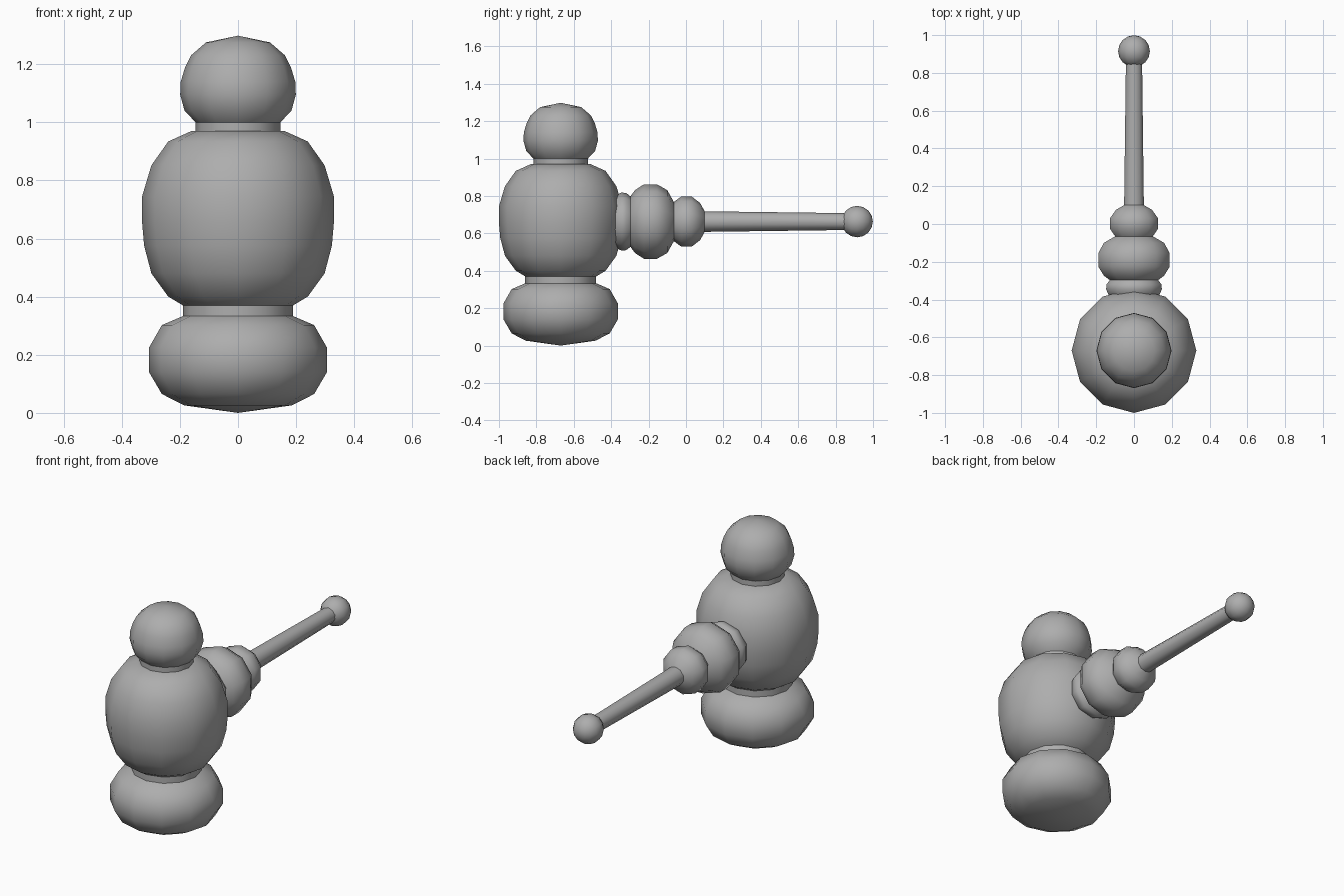
import bpy, bmesh
from math import sin, cos, pi, radians
from mathutils import Matrix

if "Cube" in bpy.data.objects:
    bpy.data.objects.remove(bpy.data.objects["Cube"])

grey = bpy.data.materials.new("dark_grey")
grey.diffuse_color = (.42, .42, .42, 1)
grey.use_nodes = True
grey.node_tree.nodes["Principled BSDF"].inputs["Base Color"].default_value = grey.diffuse_color


def lathe(name, profile, sides, matrix):
    """Revolve (radius, height) points about local z, then place with matrix."""
    bm = bmesh.new()
    rings = []
    for r, h in profile:
        if r == 0:
            rings.append([bm.verts.new((0, 0, h))] * sides)
        else:
            rings.append([bm.verts.new((r * cos(2 * pi * i / sides),
                                        r * sin(2 * pi * i / sides), h))
                          for i in range(sides)])
    for a, b in zip(rings, rings[1:]):
        for i in range(sides):
            j = (i + 1) % sides
            corners = list(dict.fromkeys((a[i], a[j], b[j], b[i])))
            bm.faces.new(corners)
    bm.transform(matrix)
    bmesh.ops.recalc_face_normals(bm, faces=bm.faces)
    mesh = bpy.data.meshes.new(name)
    bm.to_mesh(mesh)
    bm.free()
    mesh.materials.append(grey)
    obj = bpy.data.objects.new(name, mesh)
    bpy.context.collection.objects.link(obj)
    bpy.ops.object.select_all(action='DESELECT')
    obj.select_set(True)
    bpy.context.view_layer.objects.active = obj
    bpy.ops.object.shade_smooth_by_angle(angle=radians(60))
    return obj


# Upright parts, turned about a vertical axis near the front
upright = Matrix.Translation((0, -0.67, 0))
lathe("base", [(0, 0), (.186, .026), (.262, .065), (.306, .14), (.306, .225),
               (.262, .302), (.19, .333)], 12, upright)
lathe("lower_neck", [(.19, .333), (.19, .37)], 12, upright)
lathe("body", [(.19, .37), (.24, .40), (.298, .48), (.323, .575), (.33, .655),
               (.33, .745), (.298, .852), (.24, .934), (.16, .97), (.146, .97)],
      12, upright)
lathe("upper_neck", [(.146, .97), (.146, 1.0)], 12, upright)
lathe("knob", [(.146, 1.0), (.184, 1.04), (.199, 1.095), (.197, 1.14),
               (.182, 1.19), (.162, 1.23), (.11, 1.275), (0, 1.298)], 12, upright)

# Handle parts, turned about the y axis (local z -> +y, a vertex at the top)
sideways = Matrix.Translation((0, 0, .663)) @ Matrix(
    ((0, 1, 0, 0), (0, 0, 1, 0), (1, 0, 0, 0), (0, 0, 0, 1)))
lathe("handle_collar", [(.12, -.40), (.142, -.375), (.155, -.345),
                        (.153, -.32), (.135, -.297)], 10, sideways)
lathe("handle_large_bead", [(.135, -.297), (.168, -.273), (.199, -.225),
                            (.199, -.155), (.168, -.10), (.105, -.065)], 10, sideways)
lathe("handle_small_bead", [(.105, -.065), (.134, -.025), (.134, .03),
                            (.10, .075), (.055, .10)], 10, sideways)
lathe("handle_rod", [(.055, .09), (.045, .86)], 10, sideways)

# Ball at the handle end
ball = [(.084 * sin(pi * k / 8), .915 - .084 * cos(pi * k / 8)) for k in range(1, 8)]
lathe("handle_ball", [(0, .831)] + ball + [(0, .999)], 12, sideways)
